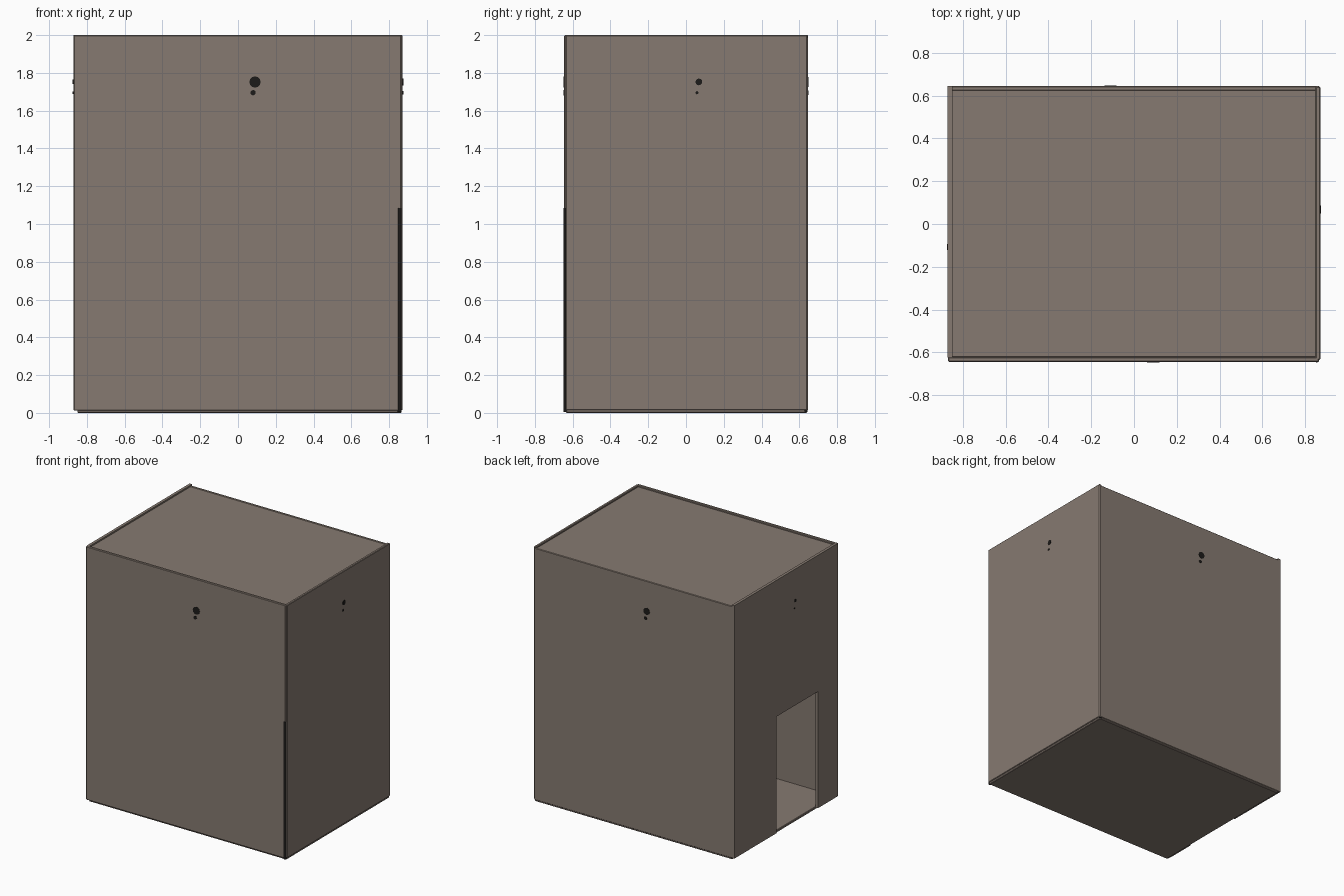
import bpy, bmesh, math
from mathutils import Matrix

if "Cube" in bpy.data.objects:
    bpy.data.objects.remove(bpy.data.objects["Cube"])


def material(name, rgb):
    m = bpy.data.materials.new(name)
    m.diffuse_color = (*rgb, 1)
    m.use_nodes = True
    m.node_tree.nodes["Principled BSDF"].inputs["Base Color"].default_value = m.diffuse_color
    return m


PLASTER = material("taupe plaster", (0.24, 0.195, 0.165))
BLACK = material("black metal", (0.012, 0.011, 0.010))


def finish(bm, name, mat):
    me = bpy.data.meshes.new(name)
    bm.to_mesh(me)
    bm.free()
    me.materials.append(mat)
    ob = bpy.data.objects.new(name, me)
    bpy.context.collection.objects.link(ob)
    return ob


def slab(name, lo, hi, mat=PLASTER, bevel=0.004):
    """Box between two corners with slightly softened edges."""
    bm = bmesh.new()
    size = [b - a for a, b in zip(lo, hi)]
    mid = [(a + b) / 2 for a, b in zip(lo, hi)]
    bmesh.ops.create_cube(bm, size=1, matrix=Matrix.Translation(mid) @ Matrix.Diagonal((*size, 1)))
    if bevel:
        bmesh.ops.bevel(bm, geom=bm.edges[:], offset=bevel, segments=1, affect='EDGES')
    return finish(bm, name, mat)


# floor and recessed roof
slab("floor", (-0.85, -0.635, 0.0), (0.865, 0.64, 0.02))
slab("roof", (-0.855, -0.625, 1.965), (0.855, 0.645, 1.988))

# solid walls
slab("front_wall", (-0.87, -0.645, 0.012), (0.865, -0.622, 2.0))
slab("back_wall", (-0.868, 0.622, 0.012), (0.868, 0.645, 1.99))
slab("right_wall", (0.85, -0.636, 0.015), (0.872, 0.642, 2.0))

# left wall, an outline that runs around the doorway
bm = bmesh.new()
outline = [(-0.625, 0.015), (-0.39, 0.015), (-0.39, 0.93), (0.12, 0.93),
           (0.12, 0.015), (0.645, 0.015), (0.645, 2.0), (-0.625, 2.0)]
face = bm.faces.new([bm.verts.new((-0.872, y, z)) for y, z in outline])
ext = bmesh.ops.extrude_face_region(bm, geom=[face])
bmesh.ops.translate(bm, vec=(0.022, 0, 0),
                    verts=[v for v in ext["geom"] if isinstance(v, bmesh.types.BMVert)])
bmesh.ops.recalc_face_normals(bm, faces=bm.faces[:])
finish(bm, "left_wall", PLASTER)

# thin dark pipes in the two right-hand corners
for name, y in (("front_corner_pipe", -0.637), ("back_corner_pipe", 0.632)):
    bm = bmesh.new()
    bmesh.ops.create_cone(bm, cap_ends=True, segments=12, radius1=0.011, radius2=0.011,
                          depth=1.08, matrix=Matrix.Translation((0.855, y, 0.546)))
    finish(bm, name, BLACK)


# small fixing that pokes through the middle of each wall
def fixing(name, angle, dist, offset, scale):
    bm = bmesh.new()
    place = Matrix.Rotation(angle, 4, 'Z') @ Matrix.Translation((offset, -dist, 0))
    for dx, z, r in ((0, 1.752, 0.03), (-0.01, 1.695, 0.014)):
        bmesh.ops.create_cone(bm, cap_ends=True, segments=12, radius1=r * scale, radius2=r * scale,
                              depth=0.028,
                              matrix=place @ Matrix.Translation((dx, 0, z))
                              @ Matrix.Rotation(math.pi / 2, 4, 'X'))
    finish(bm, name, BLACK)


fixing("front_fixing", 0, 0.6335, 0.09, 1.0)
fixing("right_fixing", math.pi / 2, 0.861, 0.068, 0.6)
fixing("back_fixing", math.pi, 0.6335, 0.11, 0.9)
fixing("left_fixing", -math.pi / 2, 0.861, 0.11, 0.4)
